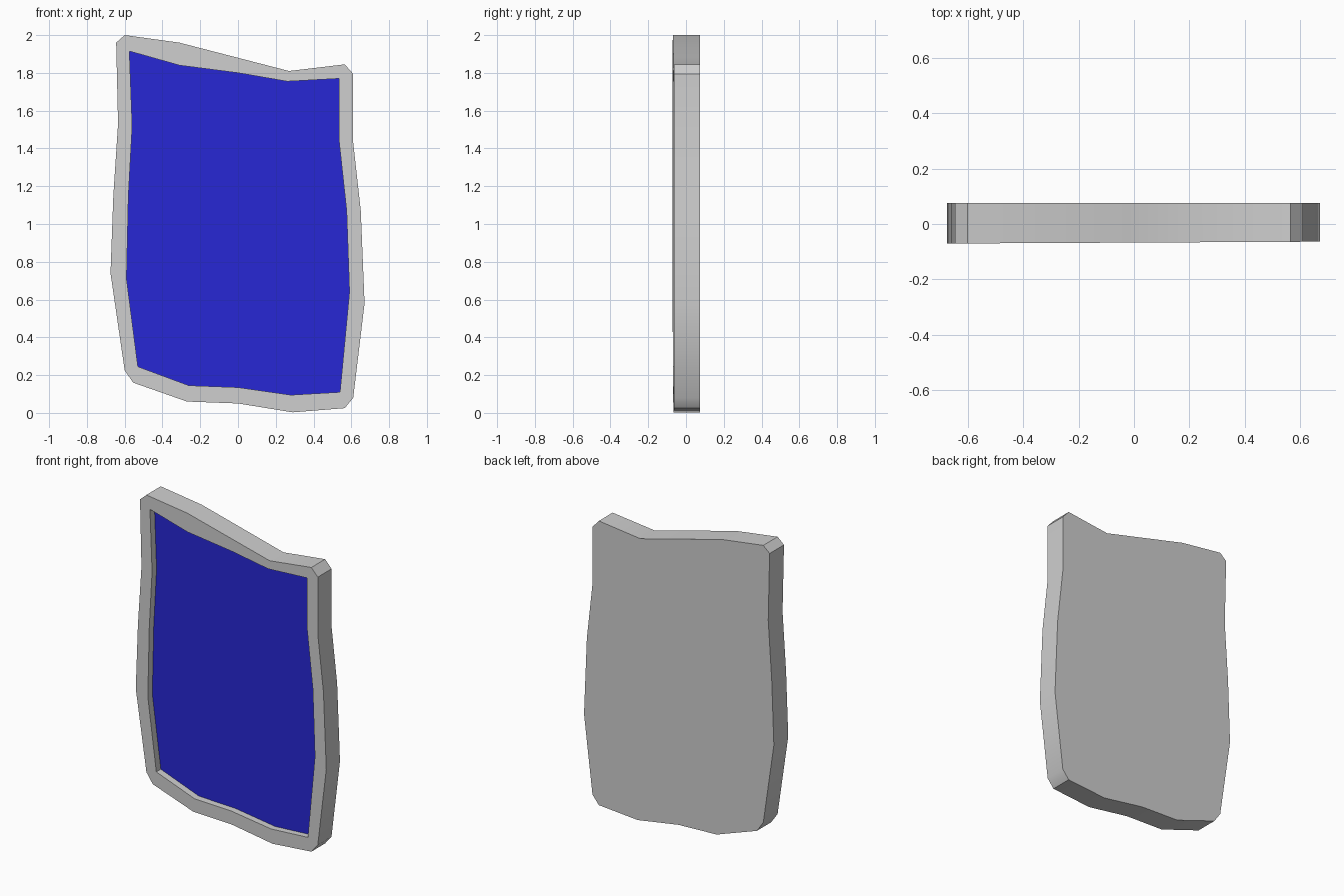
import bpy
import bmesh

cube = bpy.data.objects.get("Cube")
if cube:
    bpy.data.objects.remove(cube)

BACK, FLOOR, PANEL = 0.075, -0.017, -0.024

# Wavy inner opening, clockwise from the upper left corner (x, z)
INNER = [(-.575, 1.915), (-.31, 1.84), (0, 1.8), (.26, 1.755),
         (.535, 1.77), (.535, 1.44), (.575, 1.07), (.59, .64),
         (.54, .11), (.28, .095), (0, .135), (-.26, .145),
         (-.53, .245), (-.59, .71), (-.58, 1.15), (-.56, 1.52)]

# Matching outer outline; every fourth stop is a clipped corner of two points
OUTER = [[(-.645, 1.96), (-.6, 2)], [(-.31, 1.96)], [(-.02, 1.885)], [(.27, 1.81)],
         [(.565, 1.845), (.61, 1.795)], [(.61, 1.43)], [(.65, 1.07)], [(.67, .58)],
         [(.61, .08), (.565, .025)], [(.29, .003)], [(0, .05)], [(-.27, .06)],
         [(-.555, .16), (-.6, .225)], [(-.675, .74)], [(-.66, 1.15)], [(-.635, 1.53)]]


def material(name, colour):
    mat = bpy.data.materials.new(name)
    mat.use_nodes = True
    mat.diffuse_color = (*colour, 1)
    bsdf = mat.node_tree.nodes["Principled BSDF"]
    bsdf.inputs["Base Color"].default_value = (*colour, 1)
    return mat


def front_y(x):
    """The front rim leans very slightly across the width."""
    return -0.067 + 0.005 * x


def loop(bm, points, depth=None):
    return [bm.verts.new((x, front_y(x) if depth is None else depth, z))
            for x, z in points]


def wall(bm, a, b):
    for i in range(len(a)):
        j = (i + 1) % len(a)
        bm.faces.new((a[i], a[j], b[j], b[i]))


def finish(bm, name, mat):
    bmesh.ops.recalc_face_normals(bm, faces=bm.faces)
    mesh = bpy.data.meshes.new(name)
    bm.to_mesh(mesh)
    bm.free()
    mesh.materials.append(mat)
    obj = bpy.data.objects.new(name, mesh)
    bpy.context.collection.objects.link(obj)
    bpy.ops.object.select_all(action="DESELECT")
    obj.select_set(True)
    bpy.context.view_layer.objects.active = obj
    bpy.ops.object.shade_smooth_by_angle(angle=0.6)
    return obj


# Frame: solid slab with a shallow recess in its front
bm = bmesh.new()
outline = [p for stop in OUTER for p in stop]
rim = loop(bm, outline)
back = loop(bm, outline, BACK)
lip = loop(bm, INNER)
floor = loop(bm, INNER, FLOOR)
wall(bm, rim, back)
wall(bm, lip, floor)
bm.faces.new(back)
bm.faces.new(floor)

# Front border: quads along the edges, a triangle at each clipped corner
groups, start = [], 0
for stop in OUTER:
    groups.append(rim[start:start + len(stop)])
    start += len(stop)
for i, group in enumerate(groups):
    j = (i + 1) % len(groups)
    if len(group) == 2:
        bm.faces.new((group[0], group[1], lip[i]))
    bm.faces.new((group[-1], groups[j][0], lip[j], lip[i]))
finish(bm, "frame", material("light grey", (.62, .62, .62)))

# Panel: thin coloured plate lying in the recess
bm = bmesh.new()
front = loop(bm, INNER, PANEL)
rear = loop(bm, INNER, FLOOR)
wall(bm, front, rear)
bm.faces.new(front)
bm.faces.new(rear)
finish(bm, "panel", material("deep blue", (.02, .02, .66)))
